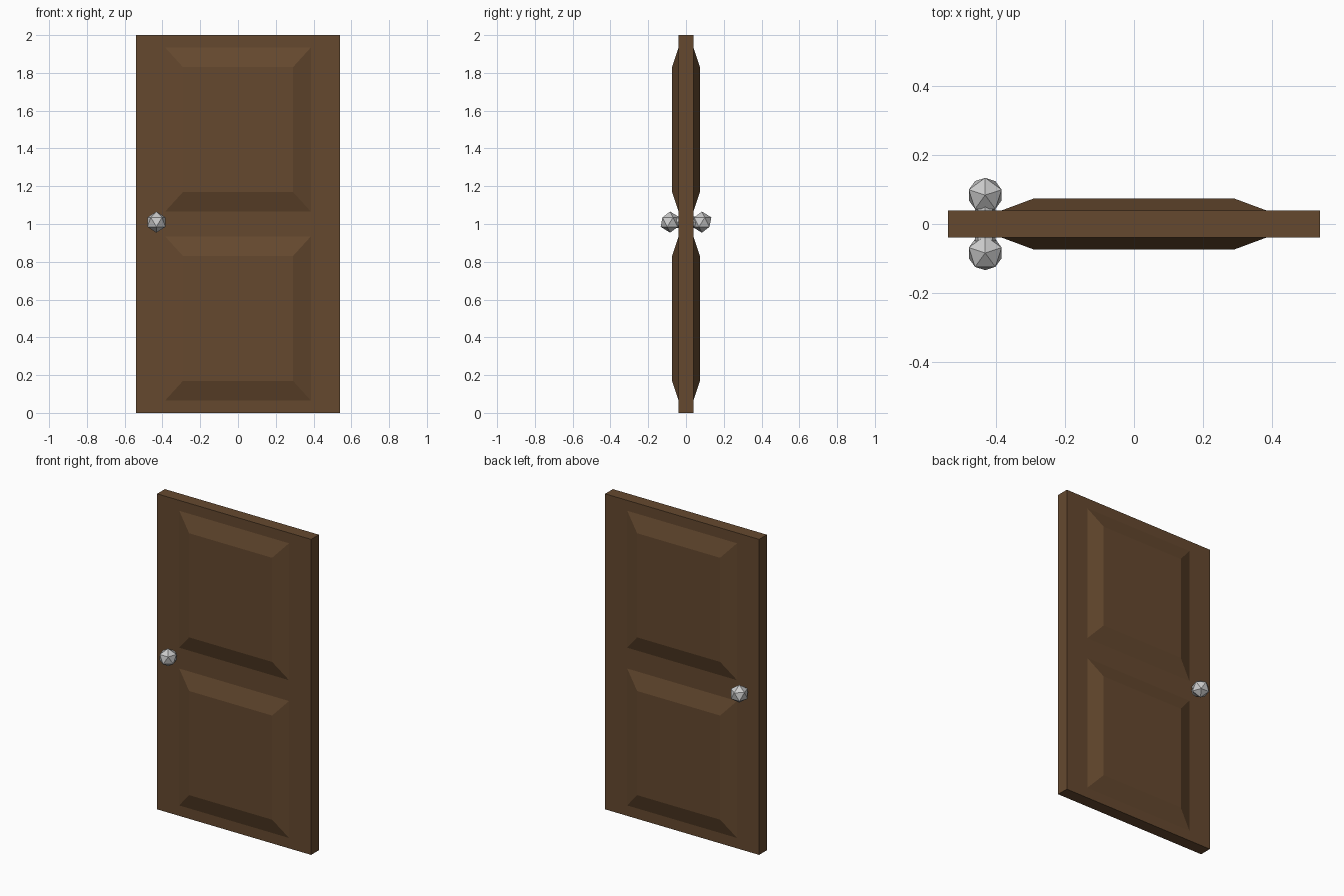
import bpy, bmesh, math
from mathutils import Matrix

if "Cube" in bpy.data.objects:
    bpy.data.objects.remove(bpy.data.objects["Cube"])

wood = bpy.data.materials.new("brown_wood")
wood.diffuse_color = (0.13, 0.066, 0.028, 1)
wood.use_nodes = True
wood.node_tree.nodes["Principled BSDF"].inputs["Base Color"].default_value = wood.diffuse_color


def add_object(name, bm, mat=None):
    bmesh.ops.recalc_face_normals(bm, faces=bm.faces)
    mesh = bpy.data.meshes.new(name)
    bm.to_mesh(mesh)
    bm.free()
    if mat:
        mesh.materials.append(mat)
    obj = bpy.data.objects.new(name, mesh)
    bpy.context.collection.objects.link(obj)
    return obj


# Door slab
bm = bmesh.new()
bmesh.ops.create_cube(bm, size=1, matrix=Matrix.Translation((0, 0, 1))
                      @ Matrix.Diagonal((1.08, 0.078, 2, 1)))
add_object("door_slab", bm, wood)


# Raised panel: rectangle on the slab face lofted to a smaller raised rectangle
def raised_panel(name, side, z_mid):
    bm = bmesh.new()
    rings = []
    for half_w, half_h, y in ((0.388, 0.437, 0.038), (0.291, 0.33, 0.074)):
        rings.append([bm.verts.new((sx * half_w, side * y, z_mid + sz * half_h))
                      for sx, sz in ((-1, -1), (1, -1), (1, 1), (-1, 1))])
    base, top = rings
    bm.faces.new(top)
    for i in range(4):
        j = (i + 1) % 4
        bm.faces.new((base[i], base[j], top[j], top[i]))
    bm.faces.new(base[::-1])
    add_object(name, bm, wood)


# Faceted knob with a short neck
def knob(name, side):
    bm = bmesh.new()
    place = Matrix.Translation((-0.432, side * 0.084, 1.01))
    bmesh.ops.create_icosphere(bm, subdivisions=1, radius=0.056,
                               matrix=place @ Matrix.Rotation(math.pi / 2, 4, 'Z'))
    add_object(name + "_knob", bm)
    bm = bmesh.new()
    neck = Matrix.Translation((-0.432, side * 0.045, 1.01))
    bmesh.ops.create_cone(bm, cap_ends=True, segments=8, radius1=0.03, radius2=0.03,
                          depth=0.03, matrix=neck @ Matrix.Rotation(math.pi / 2, 4, 'X'))
    add_object(name + "_knob_neck", bm)


for label, side in (("front", -1), ("back", 1)):
    raised_panel(label + "_upper_panel", side, 1.5)
    raised_panel(label + "_lower_panel", side, 0.5)
    knob(label, side)
